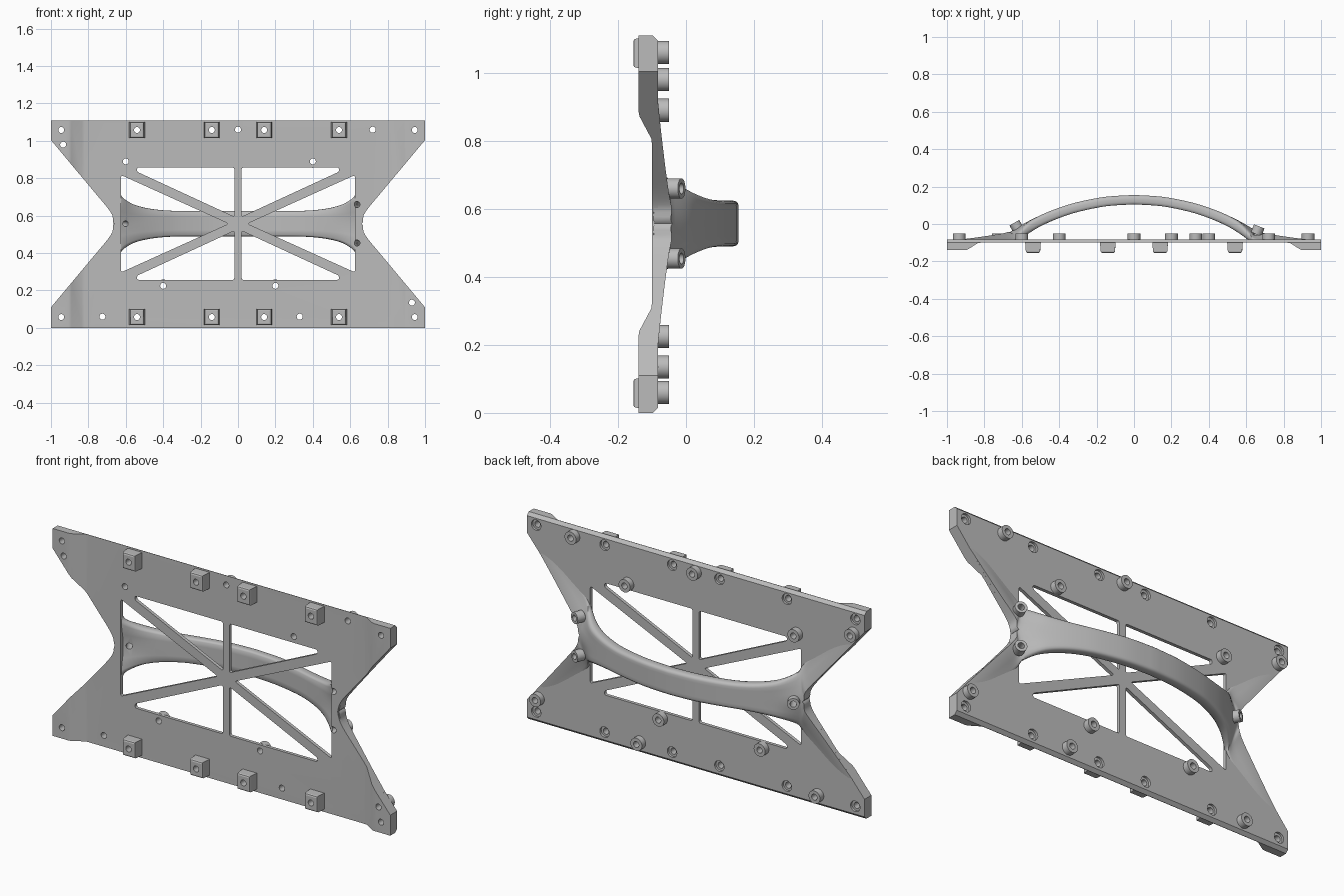
import bpy, bmesh, math
from mathutils import Matrix, Vector

if bpy.data.objects.get("Cube"):
    bpy.data.objects.remove(bpy.data.objects["Cube"])

MID, TOP = 0.557, 1.11
FRONT, BACK = -0.10, -0.082

grey = bpy.data.materials.new("machined grey")
grey.use_nodes = True
grey.diffuse_color = (0.5, 0.5, 0.5, 1)
grey.node_tree.nodes["Principled BSDF"].inputs["Base Color"].default_value = (0.5, 0.5, 0.5, 1)


def finish(bm, name, z=0):
    bmesh.ops.recalc_face_normals(bm, faces=bm.faces)
    mesh = bpy.data.meshes.new(name)
    bm.to_mesh(mesh)
    bm.free()
    mesh.materials.append(grey)
    ob = bpy.data.objects.new(name, mesh)
    ob.location.z = z
    bpy.context.collection.objects.link(ob)
    return ob


def activate(ob):
    bpy.ops.object.select_all(action='DESELECT')
    ob.select_set(True)
    bpy.context.view_layer.objects.active = ob


def cut(ob, *cutters):
    activate(ob)
    for c in cutters:
        mod = ob.modifiers.new("cut", 'BOOLEAN')
        mod.operation, mod.solver, mod.object = 'DIFFERENCE', 'EXACT', c
        bpy.ops.object.modifier_apply(modifier=mod.name)


def smooth(ob, angle=35):
    activate(ob)
    bpy.ops.object.shade_smooth_by_angle(angle=math.radians(angle))


def prism(bm, points, radius=0):
    """Polygon in the xz plane, optionally rounded, pushed right through the plate."""
    part = bmesh.new()
    face = part.faces.new([part.verts.new((x, -0.3, z)) for x, z in points])
    if radius:
        bmesh.ops.bevel(part, geom=part.verts[:], offset=radius, segments=4,
                        profile=0.5, affect='VERTICES')
    out = bmesh.ops.extrude_face_region(part, geom=part.faces[:])
    bmesh.ops.translate(part, vec=(0, 0.6, 0),
                        verts=[v for v in out["geom"] if isinstance(v, bmesh.types.BMVert)])
    bmesh.ops.recalc_face_normals(part, faces=part.faces)
    temp = bpy.data.meshes.new("temp")
    part.to_mesh(temp)
    part.free()
    bm.from_mesh(temp)
    bpy.data.meshes.remove(temp)


def rod(bm, start, axis, length, radius):
    """Cylinder from a start point along an axis."""
    axis = Vector(axis).normalized()
    mat = Matrix.Translation(Vector(start) + axis * length / 2) @ axis.to_track_quat('Z', 'Y').to_matrix().to_4x4()
    bmesh.ops.create_cone(bm, cap_ends=True, segments=28, radius1=radius, radius2=radius,
                          depth=length, matrix=mat)


def spline(rows, steps=4):
    """Catmull-Rom refinement of a list of tuples."""
    rows = [Vector(r) for r in rows]
    out = []
    for i in range(len(rows) - 1):
        a, b, c, d = rows[max(i - 1, 0)], rows[i], rows[i + 1], rows[min(i + 2, len(rows) - 1)]
        for k in range(steps):
            t = k / steps
            out.append(b + (c - a) * (t / 2) + (a * 2 - b * 5 + c * 4 - d) * (t * t / 2)
                       + (b * 3 - a - c * 3 + d) * (t ** 3 / 2))
    return out + [rows[-1]]


# Positions shared by holes, bosses and blocks
bosses = [(-0.935, 0.98), (0.93, 0.135), (0, 1.06), (0.72, 1.06), (-0.6, 0.89),
          (0.4, 0.89), (-0.4, 0.225), (0.2, 0.225), (-0.725, 0.06), (0.33, 0.06)]
blocks = [(x, z) for x in (-0.54, -0.14, 0.14, 0.54) for z in (0.058, TOP - 0.052)]
corners = [(x, z) for x in (-0.945, 0.945) for z in (0.058, TOP - 0.052)]
tilted = [((0.655, -0.05, MID + 0.103), 22), ((0.655, -0.05, MID - 0.103), 22),
          ((-0.62, -0.028, MID), -30)]
tilt_axis = lambda deg: Vector((math.sin(math.radians(deg)), math.cos(math.radians(deg)), 0))

# Cutters: side notches and windows
bm = bmesh.new()
edge = spline([(0.66, 0), (0.672, 0.045), (0.70, 0.088), (0.74, 0.136)]) + [Vector((1, 0.447)), Vector((1.1, 0.567))]
for s in (-1, 1):
    prism(bm, [(s * p[0], MID - p[1]) for p in reversed(edge)] + [(s * p[0], MID + p[1]) for p in edge[1:]])
    prism(bm, [(s * 0.625, MID + 0.26), (s * 0.05, MID), (s * 0.625, MID - 0.26)], 0.012)
    for t in (-1, 1):
        prism(bm, [(s * x, MID + t * z) for x, z in
                   ((0.02, 0.3), (0.54, 0.3), (0.54, 0.278), (0.02, 0.038))], 0.009)
openings = finish(bm, "openings_cutter")

# Cutters: through drills and counterbores
bm = bmesh.new()
for x, z in bosses + blocks + corners:
    rod(bm, (x, -0.3, z), (0, 1, 0), 0.6, 0.016)
for p, deg in tilted:
    rod(bm, Vector(p) - tilt_axis(deg) * 0.12, tilt_axis(deg), 0.3, 0.016)
drills = finish(bm, "drills_cutter")
bm = bmesh.new()
for x, z in blocks + corners:
    rod(bm, (x, BACK - 0.012, z), (0, 1, 0), 0.1, 0.028)
counterbores = finish(bm, "counterbores_cutter")

# Plate: thin sheet with thickened ends and a chamfer on the back
bm = bmesh.new()
half = [(0.82, FRONT), (0.835, -0.102), (0.89, -0.137), (0.905, -0.14), (1, -0.14), (1, BACK)]
outline = half + [(-x, y) for x, y in reversed(half)]
face = bm.faces.new([bm.verts.new((x, y, 0)) for x, y in outline])
out = bmesh.ops.extrude_face_region(bm, geom=[face])
bmesh.ops.translate(bm, vec=(0, 0, TOP), verts=[v for v in out["geom"] if isinstance(v, bmesh.types.BMVert)])
rims = [e for e in bm.edges if all(abs(v.co.y - BACK) < 1e-4 for v in e.verts)
        and abs(e.verts[0].co.z - e.verts[1].co.z) < 1e-4]
bmesh.ops.bevel(bm, geom=rims, offset=0.016, segments=1, affect='EDGES')
plate = finish(bm, "plate")
cut(plate, openings, drills, counterbores)
smooth(plate, 25)

# Arched handle with flared legs running out along the notches, lofted as a quarter
top = lambda x: 0.155 - (1.21 - math.sqrt(1.21 ** 2 - x * x))
under = lambda x: 0.105 - (1.13 - math.sqrt(1.13 ** 2 - x * x))
# Rows: ridge x, ridge z, side x, side z, ridge y, side y, underside y
rows = [(x, 0, x, w, top(x), top(x), under(x)) for x, w in
        ((0, 0.068), (0.15, 0.068), (0.3, 0.068), (0.4, 0.072), (0.49, 0.084))]
rows += [(0.58, 0, 0.56, 0.104, top(0.58), top(0.57), -0.05),
         (0.66, 0, 0.615, 0.138, top(0.66), -0.045, -0.092),
         (0.672, 0.045, 0.63, 0.165, -0.042, -0.068, -0.094),
         (0.70, 0.088, 0.655, 0.2, -0.05, -0.079, -0.095),
         (0.76, 0.16, 0.71, 0.255, -0.06, -0.083, -0.095),
         (0.85, 0.268, 0.81, 0.335, -0.073, -0.084, -0.095),
         (0.93, 0.363, 0.915, 0.395, -0.083, -0.085, -0.095)]
section = [(0, 0), (0.3, 0), (0.55, 0), (0.76, 0), (0.88, 0.05), (0.96, 0.17), (1, 0.4),
           (1, 0.7), (0.97, 0.9), (0.88, 1), (0.5, 1), (0, 1)]
bm = bmesh.new()
rings = []
for ox, oz, ix, iz, oy, iy, low in spline(rows):
    ring = []
    for u, v in section:
        ease = u * u * (3 - 2 * u)
        y = oy + (iy - oy) * ease
        ring.append(bm.verts.new((ox + (ix - ox) * u, y + (low - y) * v, max(oz, 0) + (iz - max(oz, 0)) * u)))
    rings.append(ring)
n = len(section)
for a, b in zip(rings, rings[1:]):
    for i in range(n - 1):
        bm.faces.new((a[i], a[i + 1], b[i + 1], b[i]))
    if b[0].co.z > 1e-4:
        bm.faces.new((a[n - 1], a[0], b[0], b[n - 1]))
bm.faces.new(rings[-1])
arch = finish(bm, "arched_handle", MID)
mod = arch.modifiers.new("mirror", 'MIRROR')
mod.use_axis = (True, False, True)
mod.merge_threshold = 0.0005
activate(arch)
bpy.ops.object.modifier_apply(modifier="mirror")
cut(arch, drills)
smooth(arch, 45)

# Round bosses on the back and on the handle ends
bm = bmesh.new()
for x, z in bosses:
    rod(bm, (x, BACK - 0.005, z), (0, 1, 0), 0.037, 0.034)
for p, deg in tilted:
    rod(bm, Vector(p) - tilt_axis(deg) * 0.005, tilt_axis(deg), 0.045, 0.03)
boss_ob = finish(bm, "round_bosses")
cut(boss_ob, drills)
smooth(boss_ob)

# Square mounting blocks on the front
bm = bmesh.new()
for x, z in blocks:
    made = bmesh.ops.create_cube(bm, size=1, matrix=Matrix.Translation((x, -0.126, z)) @ Matrix.Diagonal((0.084, 0.058, 0.086, 1)))
    for v in made["verts"]:
        if v.co.y < -0.13:
            v.co.x = x + (v.co.x - x) * 0.9
    front = [e for e in bm.edges if all(v in made["verts"] and v.co.y < -0.13 for v in e.verts)]
    bmesh.ops.bevel(bm, geom=front, offset=0.009, segments=2, profile=0.5, affect='EDGES')
block_ob = finish(bm, "mounting_blocks")
cut(block_ob, drills)
smooth(block_ob, 20)

for helper in (openings, drills, counterbores):
    bpy.data.objects.remove(helper)
